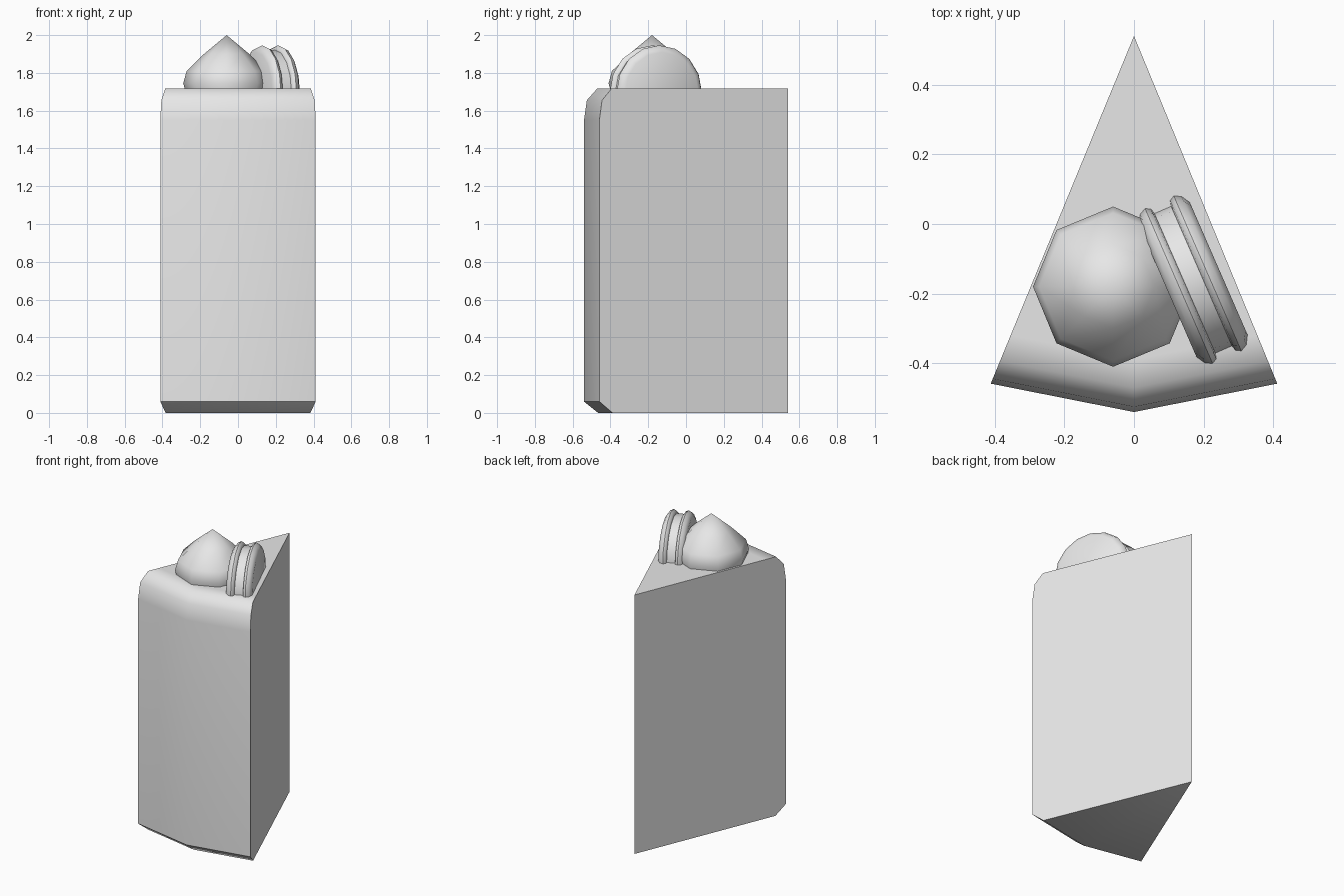
import bpy, bmesh, math
from mathutils import Matrix, Vector

cube = bpy.data.objects.get("Cube")
if cube:
    bpy.data.objects.remove(cube)

GREY = (0.8, 0.8, 0.8, 1)
mat = bpy.data.materials.new("plain_grey")
mat.use_nodes = True
mat.diffuse_color = GREY
mat.node_tree.nodes["Principled BSDF"].inputs["Base Color"].default_value = GREY


def lathe(name, profile, start, sweep, steps, place, smooth):
    """Turn a (radius, height) profile about z; a partial sweep gets flat cut sides."""
    full = sweep >= 360
    bm = bmesh.new()
    axis = {i: bm.verts.new((0, 0, z)) for i, (r, z) in enumerate(profile) if r == 0}
    columns = []
    for s in range(steps if full else steps + 1):
        a = math.radians(start + sweep * s / steps)
        columns.append([axis[i] if r == 0 else
                        bm.verts.new((r * math.cos(a), r * math.sin(a), z))
                        for i, (r, z) in enumerate(profile)])
    for s in range(steps):
        a, b = columns[s], columns[(s + 1) % len(columns)]
        for i in range(len(profile) - 1):
            quad = [a[i], b[i], b[i + 1], a[i + 1]]
            bm.faces.new(list(dict.fromkeys(quad)))
    if not full:
        bm.faces.new(columns[0])
        bm.faces.new(columns[-1])
    bmesh.ops.recalc_face_normals(bm, faces=bm.faces)
    mesh = bpy.data.meshes.new(name)
    bm.to_mesh(mesh)
    bm.free()
    mesh.materials.append(mat)
    obj = bpy.data.objects.new(name, mesh)
    bpy.context.collection.objects.link(obj)
    obj.matrix_world = place
    bpy.ops.object.select_all(action='DESELECT')
    obj.select_set(True)
    bpy.context.view_layer.objects.active = obj
    bpy.ops.object.shade_smooth_by_angle(angle=math.radians(smooth))
    return obj


# Cake slice: wedge with its point at the back and a rounded top rim
TOP = 1.717
slice_profile = [(0, 0), (1.005, 0), (1.08, 0.06), (1.08, 1.55),
                 (1.065, 1.655), (1.01, TOP), (0.93, TOP), (0, TOP)]
lathe("cake_slice", slice_profile, -112.4, 44.8, 2,
      Matrix.Translation((0, 0.54, 0)), 50)

# Cream dollop: eight-sided pointed drop
dollop_profile = [(0, 1.66), (0.215, 1.69), (0.23, 1.745), (0.212, 1.81),
                  (0.12, 1.9), (0, 2)]
lathe("cream_dollop", dollop_profile, 0, 360, 8,
      Matrix.Translation((-0.06, -0.18, 0)), 60)

# Sandwich biscuit: two rounded shells around a recessed filling, standing on edge
half = [(0, 0.08), (0.21, 0.08), (0.236, 0.065), (0.246, 0.045), (0.238, 0.03), (0.222, 0.026)]
biscuit_profile = half + [(r, -t) for r, t in reversed(half)]
axle = Vector((0.917, 0.4, 0))
place = Matrix.Translation((0.17, -0.16, 1.7)) @ axle.to_track_quat('Z', 'Y').to_matrix().to_4x4()
lathe("sandwich_biscuit", biscuit_profile, 0, 360, 16, place, 50)
